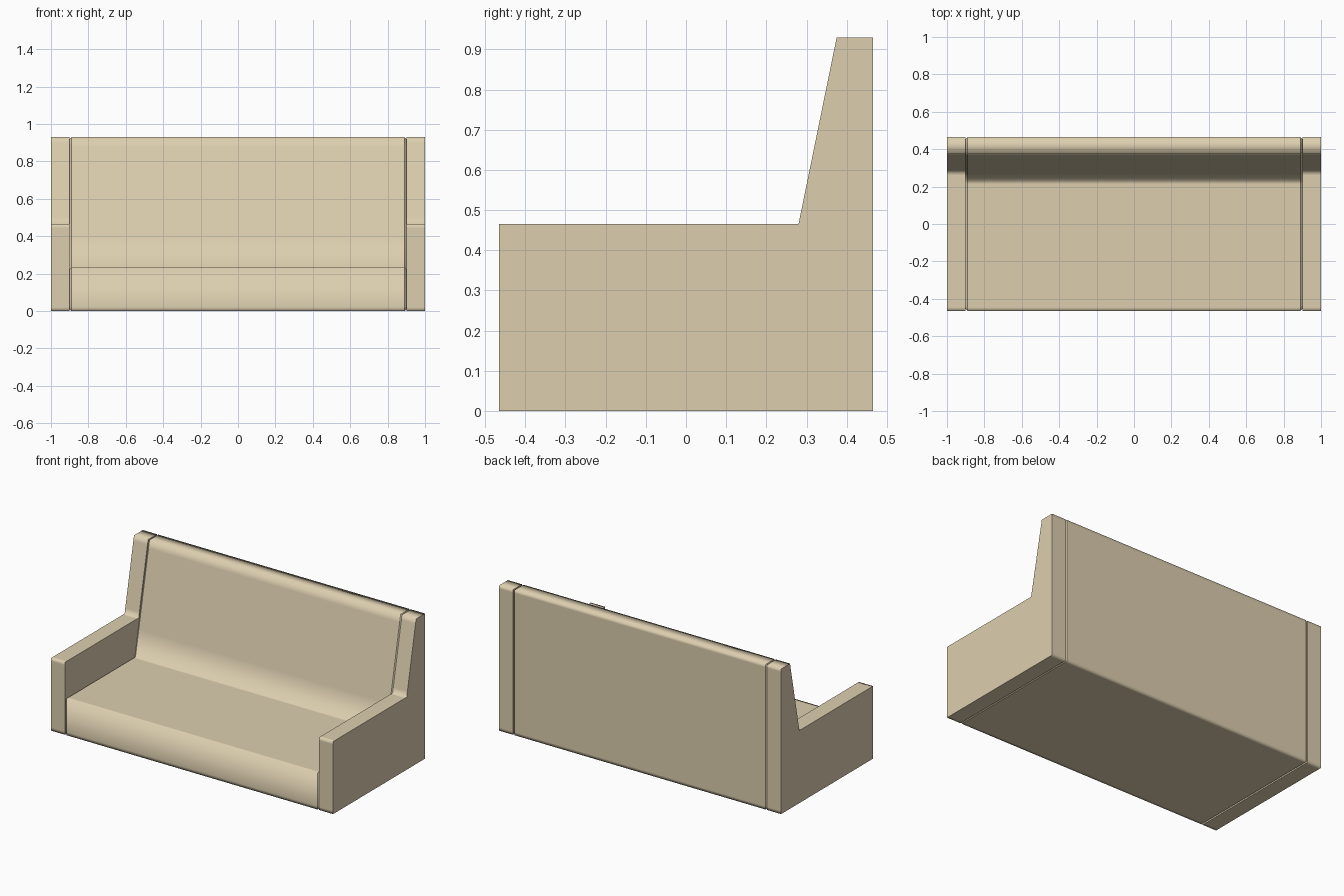
import bpy, bmesh

if "Cube" in bpy.data.objects:
    bpy.data.objects.remove(bpy.data.objects["Cube"])

fabric = bpy.data.materials.new("beige_fabric")
fabric.diffuse_color = (0.72, 0.62, 0.43, 1)
fabric.use_nodes = True
fabric.node_tree.nodes["Principled BSDF"].inputs["Base Color"].default_value = fabric.diffuse_color

D, H = 0.465, 0.93        # half depth, height
SLOPE = 0.095 / 0.465     # lean of the backrest


def back_y(z):
    """Front surface of the leaning back at height z."""
    return 0.28 + (z - 0.465) * SLOPE


def loft(name, sections, angle=None):
    """Skin matching (x, profile) sections and cap both ends."""
    bm = bmesh.new()
    rings = [[bm.verts.new((x, y, z)) for y, z in prof] for x, prof in sections]
    n = len(rings[0])
    for i in range(len(rings) - 1):
        a, b = rings[i], rings[i + 1]
        for k in range(n):
            f = bm.faces.new((a[k], a[(k + 1) % n], b[(k + 1) % n], b[k]))
            f.smooth = True
    bm.faces.new(rings[0])
    bm.faces.new(rings[-1][::-1])
    bmesh.ops.recalc_face_normals(bm, faces=bm.faces)
    # crisp edges around every section, soft edges along the length
    for ring in rings:
        for k in range(n):
            bm.edges.get((ring[k], ring[(k + 1) % n])).smooth = False
    me = bpy.data.meshes.new(name)
    bm.to_mesh(me)
    bm.free()
    me.materials.append(fabric)
    ob = bpy.data.objects.new(name, me)
    bpy.context.collection.objects.link(ob)
    return ob


def body_profile(c):
    """Seat and back outline, pulled in by c, with support points for soft edges."""
    seat, d, top = 0.235 - c, D - c, H - c
    e = 0.02
    return [(-d, c), (-d, c + e), (-d, seat), (-d + e, seat),
            (back_y(seat) + c - e, seat), (back_y(seat) + c, seat),
            (back_y(0.4) + c, 0.4), (back_y(0.88) + c, 0.88), (back_y(top) + c, top),
            (d, top), (d, top - e), (d, c + e), (d, c), (d - e, c), (-d + e, c)]


# Seat and backrest in one piece, with chamfered ends forming the seams
full, inset = body_profile(0), body_profile(0.01)
loft("seat_and_back", [(-0.9, inset), (-0.89, full), (0.89, full), (0.9, inset)])

# Side panels: armrest with the leaning back post
e = 0.02
panel = [(-D, 0), (-D, e), (-D, 0.445), (-D, 0.465), (-D + e, 0.465),
         (0.26, 0.465), (0.28, 0.465), (back_y(0.5), 0.5), (back_y(0.9), 0.9),
         (back_y(H), H), (D, H), (D, H - e), (D, e), (D, 0), (D - e, 0), (-D + e, 0)]
for side, sx in (("left", -1), ("right", 1)):
    loft(side + "_arm_panel", [(sx * 0.9, panel), (sx * 1.0, panel)])
